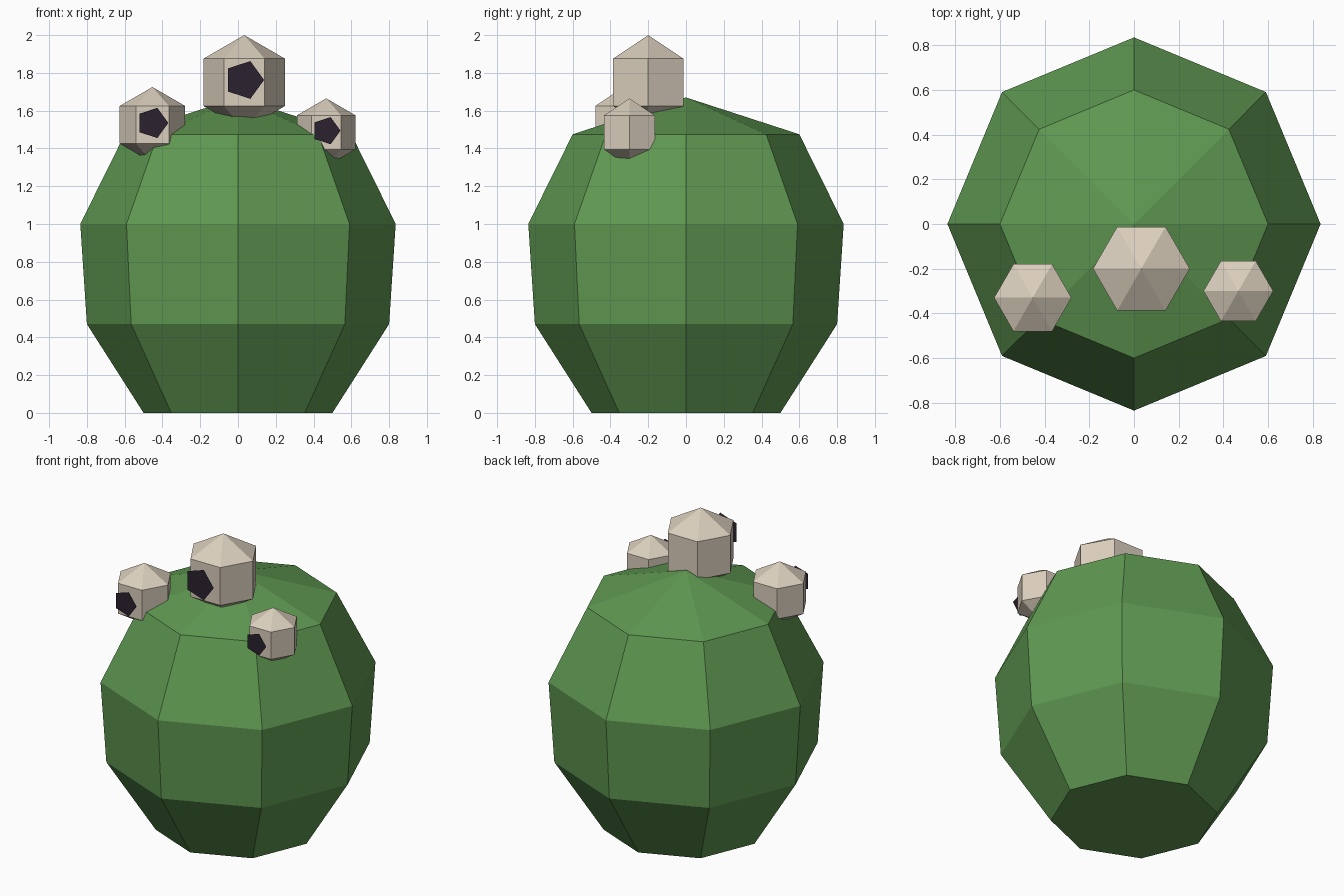
import bpy, bmesh, math
from mathutils import Matrix

cube = bpy.data.objects.get("Cube")
if cube:
    bpy.data.objects.remove(cube, do_unlink=True)


def material(name, rgb):
    mat = bpy.data.materials.new(name)
    mat.use_nodes = True
    mat.diffuse_color = (*rgb, 1)
    mat.node_tree.nodes["Principled BSDF"].inputs["Base Color"].default_value = (*rgb, 1)
    return mat


green = material("leaf green", (0.115, 0.315, 0.083))
cream = material("warm cream", (0.71, 0.625, 0.51))
dark = material("dark plum", (0.024, 0.016, 0.029))


def finish(bm, name, mat, location=(0, 0, 0)):
    bmesh.ops.recalc_face_normals(bm, faces=bm.faces)
    mesh = bpy.data.meshes.new(name)
    bm.to_mesh(mesh)
    bm.free()
    mesh.materials.append(mat)
    obj = bpy.data.objects.new(name, mesh)
    obj.location = location
    bpy.context.collection.objects.link(obj)
    return obj


def lathe(name, profile, sides, mat, location=(0, 0, 0)):
    """Spin (radius, z) points into a flat-sided solid; radius 0 makes a tip."""
    bm = bmesh.new()
    rings = []
    for r, z in profile:
        count = sides if r else 1
        rings.append([bm.verts.new((r * math.cos(math.tau * i / sides),
                                    r * math.sin(math.tau * i / sides), z))
                      for i in range(count)])
    for low, high in zip(rings, rings[1:]):
        for i in range(sides):
            j = (i + 1) % sides
            corners = [low[i % len(low)], low[j % len(low)],
                       high[j % len(high)], high[i % len(high)]]
            bm.faces.new(list(dict.fromkeys(corners)))
    # Close a flat bottom
    if len(rings[0]) > 1:
        bm.faces.new(rings[0])
    return finish(bm, name, mat, location)


def eye(name, x, y, z, radius):
    # Six-sided eyeball
    ring = radius * math.cos(math.radians(30))
    half = radius / 2
    lathe(name, [(0, -radius), (ring, -half), (ring, half), (0, radius)],
          6, cream, (x, y, z))
    # Flat pentagon pupil just in front, one corner towards +x
    bm = bmesh.new()
    corners = [bm.verts.new((0.42 * radius * math.cos(math.tau * i / 5), 0,
                             0.42 * radius * math.sin(math.tau * i / 5)))
               for i in range(5)]
    bm.faces.new(corners)
    pupil = finish(bm, name + "_pupil", dark, (x, y - radius, z + 0.05 * radius))
    # Face the front
    if pupil.data.polygons[0].normal.y > 0:
        pupil.data.flip_normals()


# Eight-sided blob body with a pointed top
lathe("body", [(0.5, 0), (0.8, 0.47), (0.835, 1.0), (0.6, 1.475), (0, 1.67)], 8, green)

# Three eyes of different sizes
eye("middle_eye", 0.033, -0.2, 1.75, 0.25)
eye("right_eye", -0.453, -0.33, 1.525, 0.2)
eye("left_eye", 0.467, -0.3, 1.485, 0.18)
